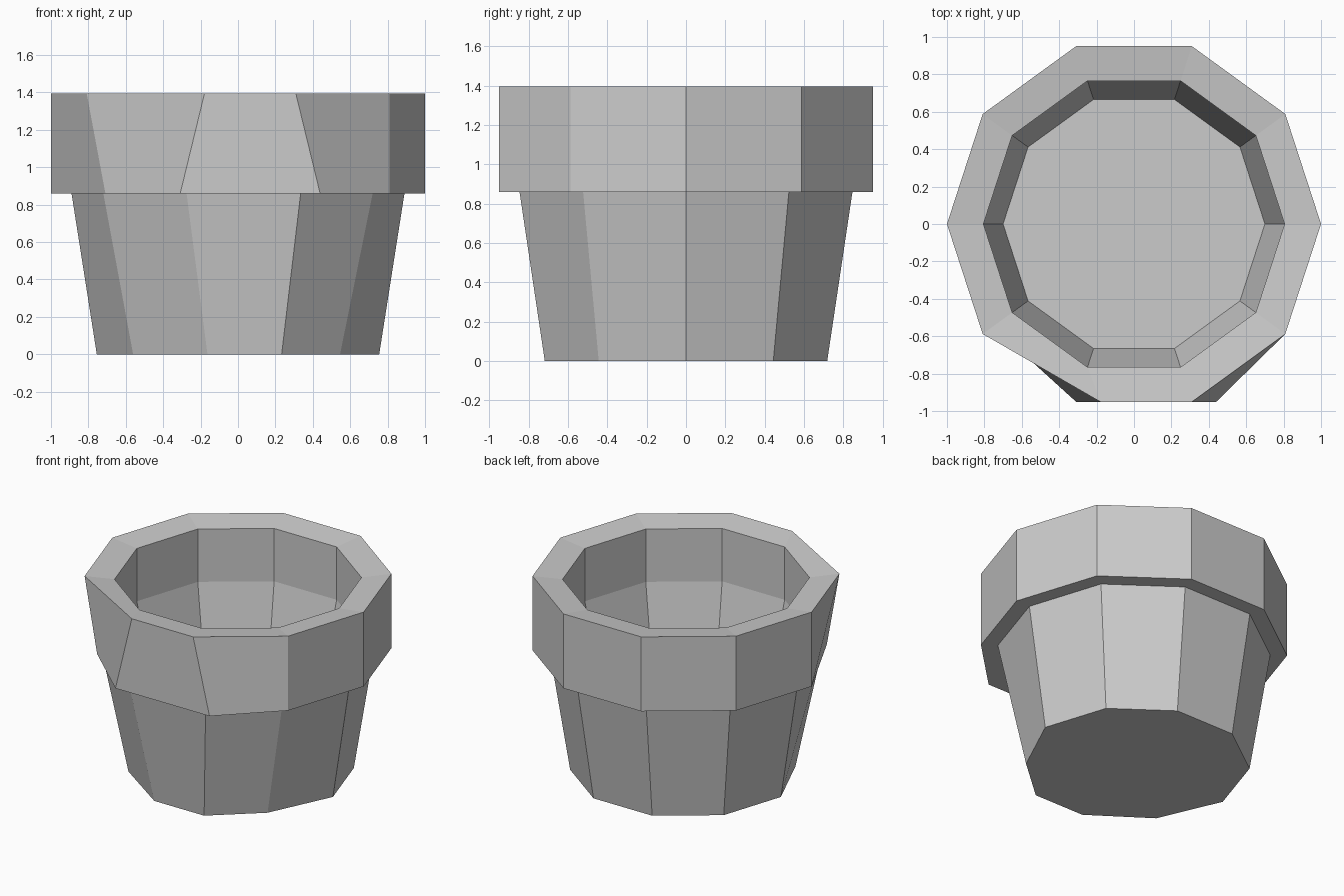
import bpy, bmesh
from math import cos, sin, pi

if "Cube" in bpy.data.objects:
    bpy.data.objects.remove(bpy.data.objects["Cube"])

SIDES = 10

# Pot profile from the outside base, over the rim, down to the inner floor:
# (radius, height, {corner index: sideways shift of the warped front corners})
RINGS = [
    (0.755, 0.00, {6: 0.05, 7: 0.07, 9: -0.065}),   # base
    (0.89, 0.86, {8: 0.06}),                        # top of tapered body
    (1.00, 0.86, {6: 0.10, 7: 0.0, 8: 0.13}),       # rim underside
    (1.00, 1.395, {7: 0.13}),                       # rim outer top
    (0.805, 1.37, {}),                              # rim inner top
    (0.805, 0.99, {}),                              # inner bend
    (0.70, 0.52, {}),                               # inner floor
]


def ring(bm, radius, z, shifts):
    verts = []
    for k in range(SIDES):
        a = 2 * pi * k / SIDES
        x = radius * cos(a) + shifts.get(k, 0.0)
        verts.append(bm.verts.new((x, radius * sin(a), z)))
    return verts


bm = bmesh.new()
rings = [ring(bm, *r) for r in RINGS]

# Walls between successive rings
for low, high in zip(rings, rings[1:]):
    for k in range(SIDES):
        n = (k + 1) % SIDES
        bm.faces.new((low[k], low[n], high[n], high[k]))

# Outer base and inner floor
bm.faces.new(rings[0][::-1])
bm.faces.new(rings[-1])
bmesh.ops.recalc_face_normals(bm, faces=bm.faces)

mesh = bpy.data.meshes.new("flower_pot")
bm.to_mesh(mesh)
bm.free()
pot = bpy.data.objects.new("flower_pot", mesh)
bpy.context.collection.objects.link(pot)
